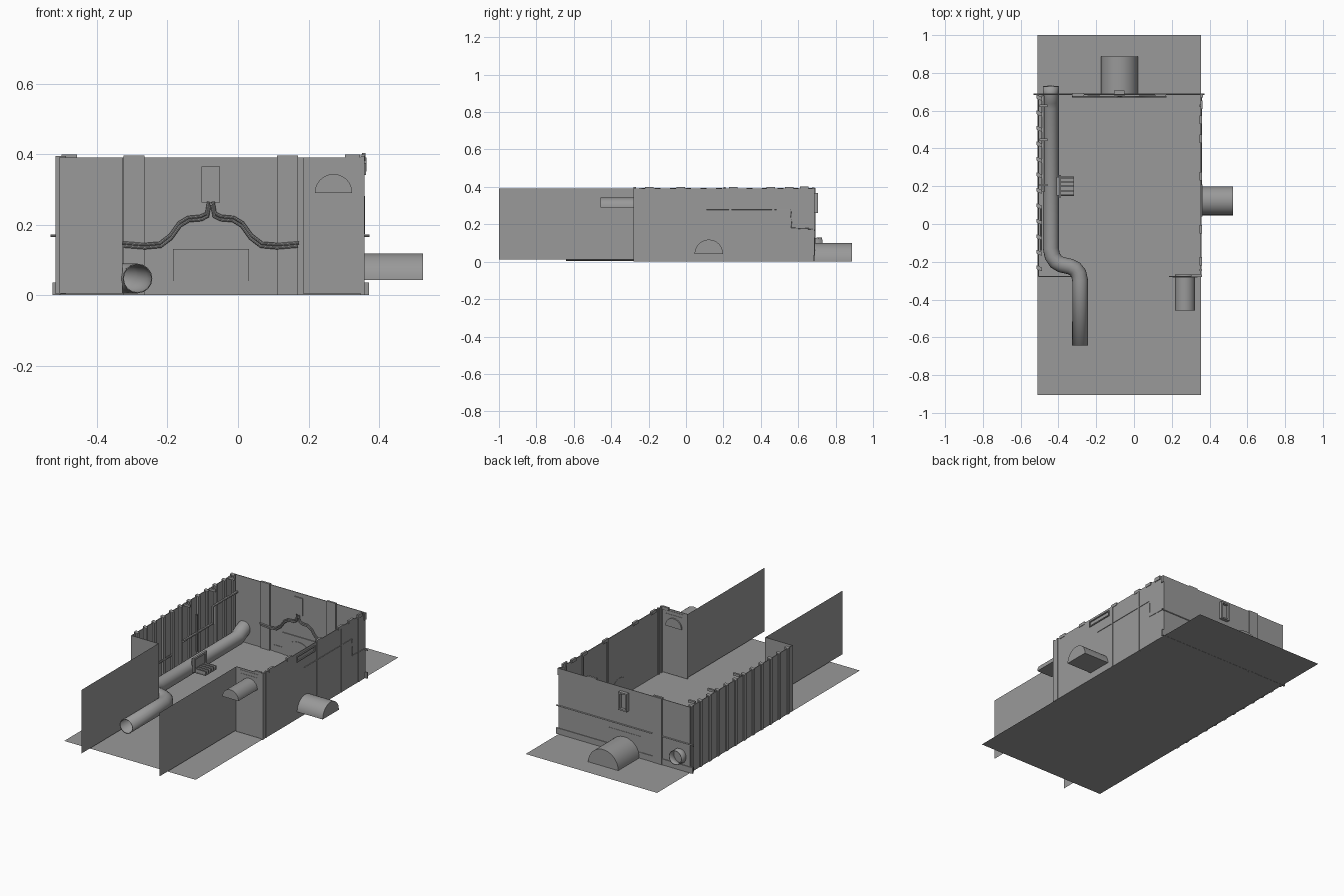
import bpy, bmesh, math
from mathutils import Vector

if "Cube" in bpy.data.objects:
    bpy.data.objects.remove(bpy.data.objects["Cube"])

grey = bpy.data.materials.new("concrete grey")
grey.use_nodes = True
GREY = (0.32, 0.32, 0.32, 1)
grey.diffuse_color = GREY
grey.node_tree.nodes["Principled BSDF"].inputs["Base Color"].default_value = GREY

X0, X1, Y0, Y1, H = -0.508, 0.357, -0.28, 0.687, 0.39   # room shell
CX = -0.077                                             # axis of the back wall


def finish(name, bm):
    mesh = bpy.data.meshes.new(name)
    bm.to_mesh(mesh)
    bm.free()
    obj = bpy.data.objects.new(name, mesh)
    bpy.context.collection.objects.link(obj)
    mesh.materials.append(grey)
    return obj


def smooth(obj):
    bpy.ops.object.select_all(action='DESELECT')
    obj.select_set(True)
    bpy.context.view_layer.objects.active = obj
    bpy.ops.object.shade_smooth_by_angle(angle=math.radians(40))


def box(name, xs, ys, zs):
    bm = bmesh.new()
    bmesh.ops.create_cube(bm, size=1)
    for v in bm.verts:
        v.co = [(a + b) / 2 + c * (b - a) for (a, b), c in zip((xs, ys, zs), v.co)]
    return finish(name, bm)


def sheet(name, corners):
    bm = bmesh.new()
    bm.faces.new([bm.verts.new(c) for c in corners])
    return finish(name, bm)


def frame(name, axis, at, depth, us, zs, t):
    """Rectangular rim on a wall; axis is the wall normal."""
    (u0, u1), (z0, z1) = us, zs
    bars = [((u0, u0 + t), zs), ((u1 - t, u1), zs), (us, (z0, z0 + t)), (us, (z1 - t, z1))]
    for i, (u, z) in enumerate(bars):
        d = (at, at + depth)
        box(f"{name}_{i}", d if axis == 'x' else u, u if axis == 'x' else d, z)


def vault(name, start, direction, length, radius):
    """Half-round duct with a flat underside."""
    d, side = Vector(direction), Vector(direction).cross((0, 0, 1))
    bm = bmesh.new()
    ring = []
    for i in range(25):
        a = math.pi * i / 24
        ring.append(bm.verts.new(Vector(start) + side * radius * math.cos(a)
                                 + Vector((0, 0, radius * math.sin(a)))))
    face = bm.faces.new(ring)
    ext = bmesh.ops.extrude_face_region(bm, geom=[face], use_keep_orig=True)
    bmesh.ops.translate(bm, vec=d * length,
                        verts=[g for g in ext['geom'] if isinstance(g, bmesh.types.BMVert)])
    bmesh.ops.recalc_face_normals(bm, faces=bm.faces)
    smooth(finish(name, bm))


def tube(name, points, radius, sides=2, caps=False):
    curve = bpy.data.curves.new(name, 'CURVE')
    curve.dimensions = '3D'
    curve.bevel_depth, curve.bevel_resolution = radius, sides
    curve.use_fill_caps = caps
    line = curve.splines.new('POLY')
    line.points.add(len(points) - 1)
    for p, co in zip(line.points, points):
        p.co = (*co, 1)
    temp = bpy.data.objects.new(name + "_path", curve)
    bpy.context.collection.objects.link(temp)
    graph = bpy.context.evaluated_depsgraph_get()
    mesh = bpy.data.meshes.new_from_object(temp.evaluated_get(graph))
    bpy.data.objects.remove(temp)
    mesh.materials.clear()
    mesh.materials.append(grey)
    obj = bpy.data.objects.new(name, mesh)
    bpy.context.collection.objects.link(obj)
    smooth(obj)
    return obj


# Ground slab and the two entrance wing panels
sheet("floor", [(-.51, -.905, .001), (.355, -.905, .001), (.355, 1, .001), (-.51, 1, .001)])
for side, x in (("right", -.328), ("left", .184)):
    sheet(f"{side}_wing_panel", [(x, -1, .012), (x, Y0, .012), (x, Y0, H), (x, -1, H)])

# Room walls
T = .004
box("right_wall", (X0, X0 + T), (Y0, Y1), (0, H))
box("left_wall", (X1 - T, X1), (Y0, Y1), (0, H))
box("back_wall", (X0, X1), (Y1 - T, Y1), (0, H))
box("front_wall_right", (X0, -.328), (Y0, Y0 + T), (.005, H))
box("front_wall_left", (.184, X1), (Y0, Y0 + T), (.005, H))

# Back wall sill, tie rod and pilasters
box("back_sill", (-.526, .371), (Y1 - T, Y1 + T), (0, .036))
tube("tie_rod", [(-.532, Y1, .168), (.373, Y1, .168)], .004, caps=True)
for i, x in enumerate((-.325, .11)):
    box(f"pilaster_{i}", (x, x + .06), (Y1 - .012, Y1), (0, .396))
box("outer_pilaster", (-.325, -.265), (Y1, Y1 + .006), (0, .393))

# Surround of the rear duct, with its side skirts
box("duct_surround", (-.185, .031), (Y1 - .009, Y1 + .002), (0, .13))
box("duct_skirt", (-.245, .11), (Y1 - .007, Y1), (0, .04))

# Half-round ducts through the walls
vault("back_duct", (CX, Y1 - .012, .001), (0, 1, 0), .213, .099)
vault("left_duct", (X1 - .006, .122, .042), (1, 0, 0), .174, .076)
vault("front_duct", (.271, Y0 + .012, .29), (0, -1, 0), .19, .053)

# Junction box on the back wall, open rim outside
box("junction_box", (CX - .026, CX + .026), (Y1 - .01, Y1 + .004), (.262, .365))
frame("junction_rim", 'y', Y1, .02, (CX - .028, CX + .028), (.26, .367), .009)

# Twin cables rising from both sides to the junction box
half = [(.25, .148), (.19, .143), (.145, .147), (.115, .17), (.09, .205),
        (.065, .22), (.03, .223), (.012, .232), (.006, .265)]
for side in (-1, 1):
    for k in (0, .009):
        tube(f"cable_{side}_{k}", [(CX + side * (u - k * .3), Y1 - .014, z - k) for u, z in half], .0045)

# Corrugated ribs along the right wall, leaning slightly
for i in range(12):
    y = Y0 + .03 + i * .082
    rib = box(f"right_rib_{i}", (-.517, -.488), (y, y + .02), (.003, .394))
    for v in rib.data.vertices:
        if v.co.x < -.5:
            v.co.y += .012
for i, y in enumerate((.2, .44, .62)):
    box(f"right_cap_{i}", (-.5, -.457), (y, y + .012), (.385, .399))

# Service pipes inside the right wall
tube("upper_service_pipe", [(-.482, .68, .29), (-.482, .45, .29), (-.482, .45, .19),
                            (-.482, .17, .19)], .007)
tube("lower_service_pipe", [(-.482, .3, .3), (-.482, .3, .08)], .006)
tube("low_service_pipe", [(-.492, .08, .14), (-.492, -.14, .14)], .006)

# Left wall posts, brackets, slot and surface conduit
for i, y in enumerate((Y0, -.25, .23, .46, .62)):
    box(f"left_post_{i}", (X1 - .009, X1 + .002), (y, y + .012), (0, .395))
for i, y in enumerate((-.22, -.05, .23, .43, .53)):
    box(f"left_cap_{i}", (X1 - .01, X1 + .003), (y, y + .045), (.38, .398))
box("corner_post", (X1 - .006, X1 + .005), (.61, .655), (.38, .403))
box("corner_bracket", (X1 - .003, X1 + .007), (.67, Y1), (.35, .39))
frame("left_slot", 'x', X1 - .002, .008, (.04, .21), (.34, .375), .006)
tube("left_conduit", [(X1, .11, .28), (X1, .56, .28), (X1, .565, .18), (X1, .68, .175)], .003)
frame("front_slot", 'y', Y0 - .002, .008, (.205, .335), (.355, .38), .005)
for i, x in enumerate((.303,)):
    box(f"front_cap_{i}", (x, x + .043), (Y0, Y0 + .012), (.38, .398))

# Large open pipe: straight run, S-bend, rising end through the back wall
run = [(-.44, .73, .088), (-.44, .69, .086), (-.44, .655, .07), (-.44, .62, .05),
       (-.44, -.13, .047), (-.432, -.17, .047), (-.412, -.2, .047), (-.385, -.215, .047),
       (-.34, -.225, .047), (-.312, -.238, .047), (-.293, -.262, .047), (-.285, -.3, .047),
       (-.285, -.642, .047)]
pipe = tube("main_pipe", run, .042, 6)
wall = pipe.modifiers.new("pipe_thickness", 'SOLIDIFY')
wall.thickness = .003

# Branch hatch on the main pipe with a louvred tray
frame("hatch_frame", 'x', -.398, .012, (.14, .26), (.04, .125), .012)
box("hatch_neck", (-.41, -.395), (.15, .25), (.045, .115))
for i in range(5):
    y = .15 + i * .023
    box(f"hatch_louvre_{i}", (-.39, -.318), (y, y + .008), (.04, .06))
box("hatch_tray", (-.39, -.318), (.148, .252), (.036, .041))
